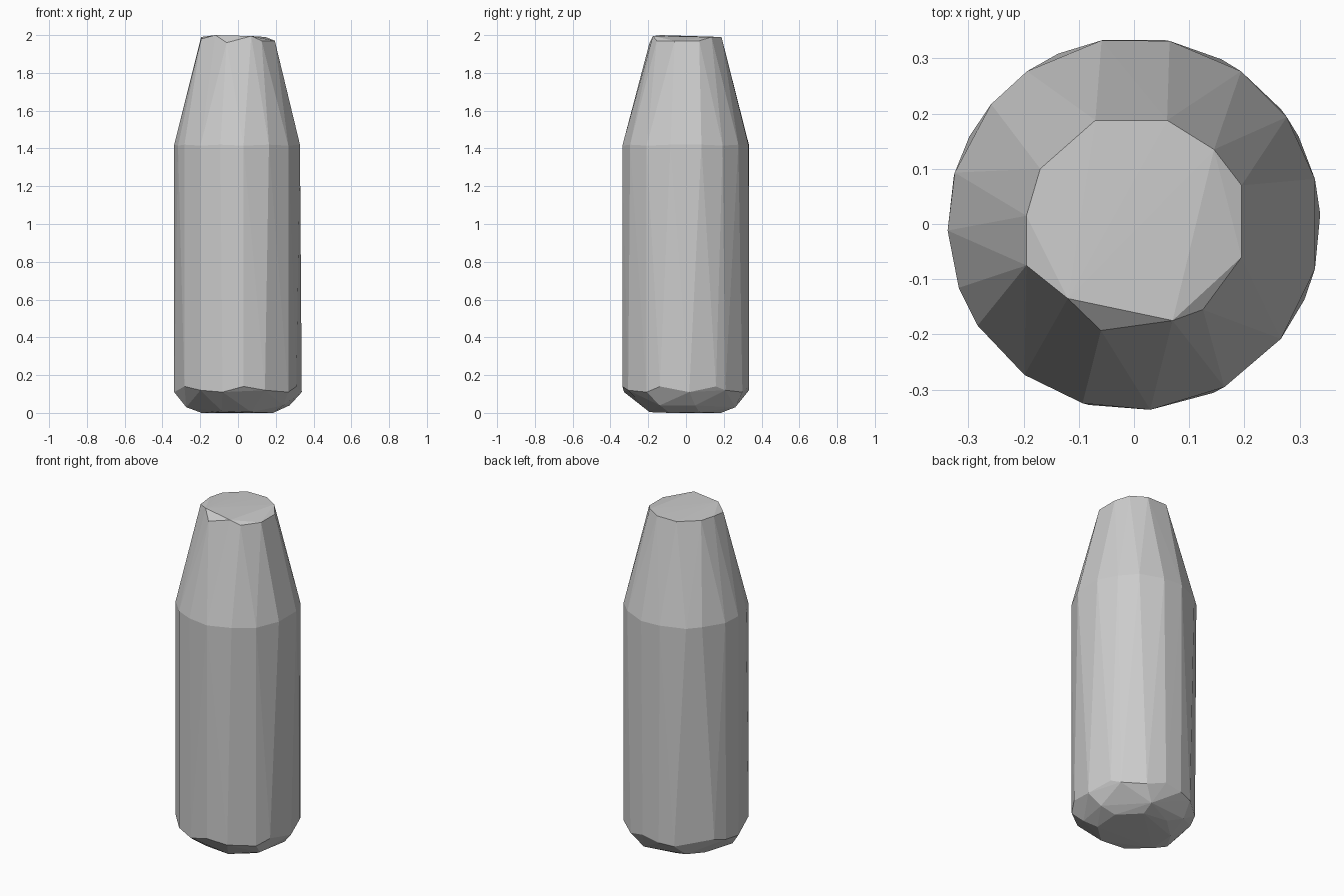
import bpy, bmesh
from math import cos, sin, radians

cube = bpy.data.objects.get("Cube")
if cube:
    bpy.data.objects.remove(cube, do_unlink=True)


def make_material(name, colour):
    mat = bpy.data.materials.new(name)
    mat.use_nodes = True
    mat.diffuse_color = colour
    mat.node_tree.nodes["Principled BSDF"].inputs["Base Color"].default_value = colour
    return mat


def ring(angles, radius, heights):
    """Points on a circle, with the heights repeating around it."""
    return [(radius * cos(radians(a)), radius * sin(radians(a)), heights[i % len(heights)])
            for i, a in enumerate(angles)]


# Chipped rim around the flat nose
rim = [(-0.07, 0.188, 1.99), (0.06, 0.188, 1.99), (0.145, 0.135, 1.99),
       (0.195, 0.07, 1.97), (0.195, -0.06, 1.97), (0.07, -0.175, 1.995),
       (-0.12, -0.135, 2.0), (-0.195, -0.075, 1.98), (-0.195, 0.015, 1.99),
       (-0.17, 0.1, 1.99), (-0.06, -0.193, 1.96), (0.125, -0.155, 1.97)]

# Shoulder and lower edge of the barrel, cut at uneven angles
shoulder = ring([14, 35, 55, 79, 100, 125, 140, 164, 182, 200, 213,
                 234, 254, 275, 299, 322, 346], 0.338, [1.42, 1.415])
lower_edge = ring([3, 28, 38, 62, 81, 99, 114, 152, 165, 182, 213,
                   234, 256, 275, 295, 322, 336], 0.338, [0.11, 0.14, 0.12])

# Chamfered foot
foot_chamfer = ring([10, 70, 125, 190, 330], 0.278, [0.04, 0.03])
foot = ring(range(20, 380, 45), 0.205, [0.004, 0.0, 0.01])

# Faceted body stretched over the rings
bm = bmesh.new()
for point in rim + shoulder + lower_edge + foot_chamfer + foot:
    bm.verts.new(point)
hull = bmesh.ops.convex_hull(bm, input=bm.verts)
loose = {g for g in hull["geom_interior"] + hull["geom_unused"]
         if isinstance(g, bmesh.types.BMVert)}
bmesh.ops.delete(bm, geom=list(loose), context="VERTS")
bmesh.ops.recalc_face_normals(bm, faces=bm.faces)
mesh = bpy.data.meshes.new("faceted_body")
bm.to_mesh(mesh)
bm.free()
mesh.materials.append(make_material("plain grey", (0.6, 0.6, 0.6, 1)))
body = bpy.data.objects.new("faceted_body", mesh)
bpy.context.collection.objects.link(body)
